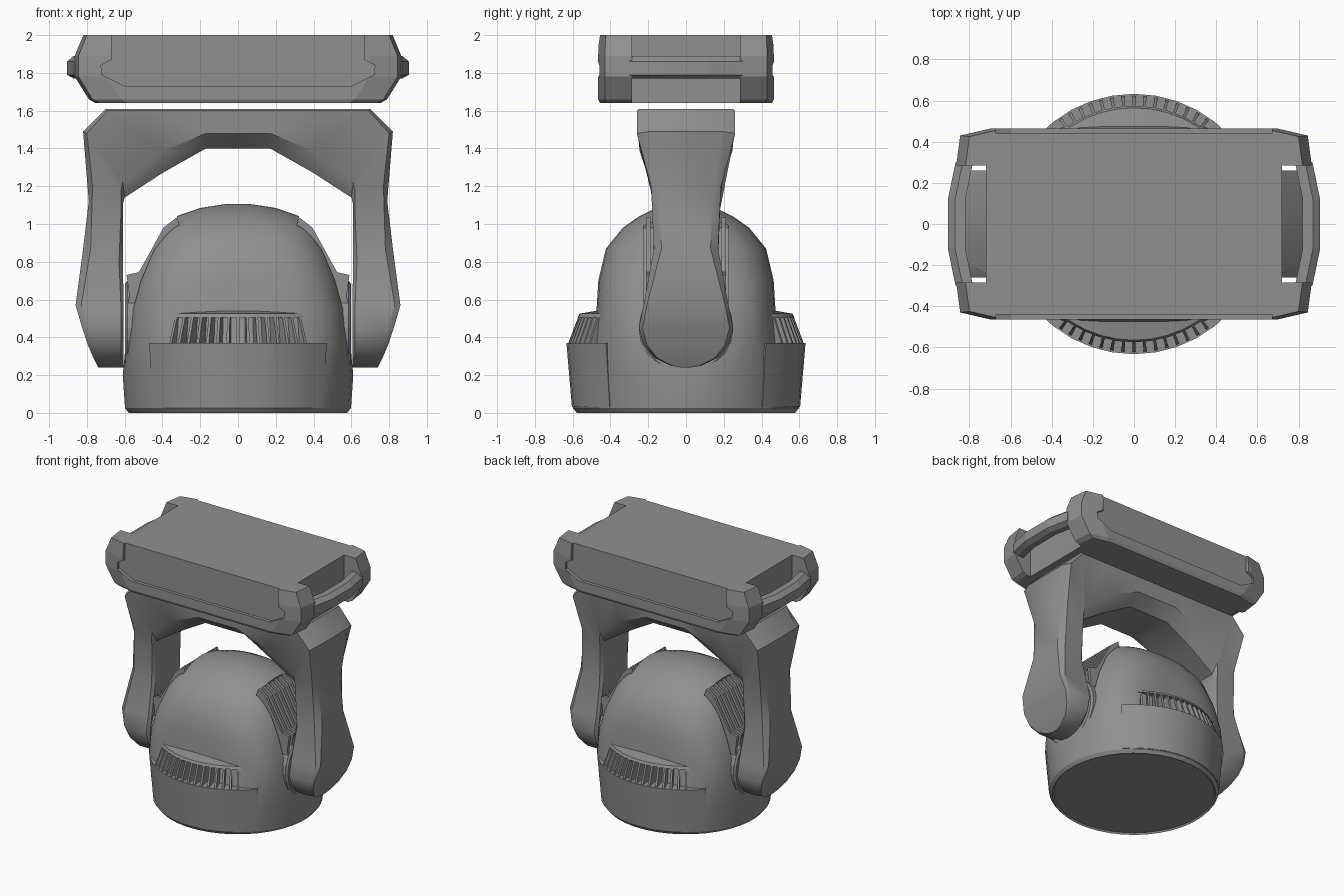
import bpy, bmesh
from math import sin, cos, pi, radians, copysign

if "Cube" in bpy.data.objects:
    bpy.data.objects.remove(bpy.data.objects["Cube"])

# Dark grey housing
grey = bpy.data.materials.new("dark_grey")
grey.diffuse_color = (.28, .28, .28, 1)
grey.use_nodes = True
grey.node_tree.nodes["Principled BSDF"].inputs["Base Color"].default_value = grey.diffuse_color


def loft(name, rings, cap_start=True, cap_end=True):
    """Skin a list of equal-sized closed rings into one mesh object."""
    bm = bmesh.new()
    vs = [[bm.verts.new(p) for p in r] for r in rings]
    n = len(rings[0])
    for a, b in zip(vs, vs[1:]):
        for i in range(n):
            j = (i + 1) % n
            bm.faces.new((a[i], a[j], b[j], b[i]))
    if cap_start:
        bm.faces.new(vs[0][::-1])
    if cap_end:
        bm.faces.new(vs[-1])
    bmesh.ops.recalc_face_normals(bm, faces=bm.faces)
    me = bpy.data.meshes.new(name)
    bm.to_mesh(me)
    bm.free()
    me.materials.append(grey)
    ob = bpy.data.objects.new(name, me)
    bpy.context.collection.objects.link(ob)
    return ob


def mirror(ob, x=False, y=False):
    m = ob.modifiers.new("mirror", 'MIRROR')
    m.use_axis = (x, y, False)
    return ob


def prism_y(name, pts, y0, y1):
    """Extrude an x-z outline along y."""
    return loft(name, [[(x, y, z) for x, z in pts] for y in (y0, y1)])


def sector(name, profile, a0, a1, n):
    """Sweep an r-z profile about z; angle 0 faces the front."""
    rings = []
    for i in range(n + 1):
        t = radians(a0 + (a1 - a0) * i / n)
        rings.append([(r * sin(t), -r * cos(t), z) for r, z in profile])
    return mirror(loft(name, rings), y=True)


def cut(ob, cutter):
    """Subtract the cutter, bake the result, then drop the cutter."""
    m = ob.modifiers.new("cut", 'BOOLEAN')
    m.operation, m.solver, m.object = 'DIFFERENCE', 'EXACT', cutter
    bpy.context.view_layer.objects.active = ob
    bpy.ops.object.modifier_apply(modifier=m.name)
    bpy.data.objects.remove(cutter)


# Base box with chamfered corners
def base_ring(z, hx, hy):
    q = [(hx - .15, hy), (hx, hy - .035), (hx + .02, .28)]
    half = q + [(x, -y) for x, y in q[::-1]]
    return [(x, y, z) for x, y in half + [(-x, -y) for x, y in half]]


base = loft("base_box", [base_ring(*s) for s in (
    (1.64, .735, .455), (1.66, .77, .465), (1.78, .845, .465),
    (1.89, .845, .465), (2.0, .80, .46))])

# Hand-hold slots at both ends and recessed panels front and back
for s in (-1, 1):
    slot = [(.72 * s, 1.5), (1.1 * s, 1.5), (1.1 * s, 2.1), (.72 * s, 2.1)]
    cut(base, prism_y("slot_cutter", slot, -.285, .285))
    right = [(.6, 1.73), (.72, 1.79), (.725, 1.84), (.67, 1.87), (.67, 2.1)]
    outline = right + [(-x, z) for x, z in right[::-1]]
    cut(base, prism_y("panel_cutter", outline, .44 * s, .6 * s))

# Carry handles
mirror(loft("carry_handle", [
    [(x - .085, y, 1.77), (x - .035, y, 1.77), (x, y, 1.79), (x, y, 1.86),
     (x - .035, y, 1.89), (x - .085, y, 1.89)]
    for y, x in ((-.3, .868), (-.12, .905), (.12, .905), (.3, .868))]), x=True)


# Yoke: each station runs inner, lip, shoulder, outer as (x, z, half width)
stations = [
    [(0, 1.40, .16), (0, 1.48, .255), (0, 1.60, .26), (0, 1.61, .25)],
    [(.17, 1.40, .16), (.17, 1.48, .255), (.17, 1.60, .26), (.17, 1.61, .25)],
    [(.40, 1.27, .16), (.40, 1.385, .245), (.45, 1.60, .26), (.45, 1.61, .25)],
    [(.60, 1.14, .15), (.61, 1.22, .19), (.69, 1.60, .26), (.70, 1.61, .25)],
    [(.61, 1.10, .15), (.62, 1.17, .185), (.80, 1.48, .26), (.82, 1.49, .19)],
    [(.61, 1.00, .15), (.62, 1.05, .175), (.77, 1.20, .185), (.79, 1.12, .14)],
    [(.61, .80, .15), (.63, .80, .17), (.78, .87, .17), (.82, .87, .13)],
]
for z, w, xo in ((.57, .225, .86), (.45, .25, .825), (.36, .225, .795),
                 (.29, .165, .765), (.25, .08, .745), (.24, .02, .74)):
    stations.append([(.605, z, w * .9), (.62, z, w),
                     (xo - .03, z, w), (xo, z, w * .92)])
mirror(loft("yoke", [[(x, -w, z) for x, z, w in s] +
                     [(x, w, z) for x, z, w in s[::-1]] for s in stations],
            cap_start=False), x=True)


# Head shell: round at the lens, boxier in the middle, domed on top
def head_ring(z, rx, ry, p, n=40):
    ring = []
    for i in range(n):
        t = 2 * pi * (i + .5) / n
        c, s = cos(t), sin(t)
        ring.append((copysign(abs(c) ** (2 / p), c) * rx,
                     copysign(abs(s) ** (2 / p), s) * ry, z))
    return ring


head = loft("head_shell", [head_ring(*s) for s in (
    (.012, .57, .57, 2), (0, .58, .58, 2), (.025, .60, .60, 2),
    (.20, .612, .58, 2.2), (.37, .595, .50, 3.2), (.54, .57, .475, 3.6),
    (.70, .53, .465, 3.3), (.87, .47, .425, 2.8), (.98, .41, .335, 2.5),
    (1.04, .33, .25, 2.2), (1.085, .20, .16, 2), (1.105, .07, .06, 2))])

# Side cooling recesses, fins and pivot discs
for s in (-1, 1):
    pocket = [(.34, 1.12), (.31, .98), (.38, .85), (.46, .65), (.5, .42),
              (.8, .42), (.8, 1.12)]
    cut(head, prism_y("pocket_cutter", [(s * x, z) for x, z in pocket],
                      -.225, .225))
fin = [(.30, .97), (.325, 1.035), (.395, .98), (.48, .825), (.525, .745),
       (.59, .73), (.575, .62), (.595, .5), (.44, .5)]
for i in range(9):
    y = -.2 + .05 * i
    mirror(prism_y(f"side_fin_{i}", fin, y - .011, y + .011), x=True)
mirror(loft("pivot_disc", [
    [(x, r * cos(t * pi / 12), .45 + r * sin(t * pi / 12)) for t in range(24)]
    for x, r in ((.45, .25), (.585, .25), (.597, .235))]), x=True)

# Front and back collar, vent lip and vent fins
sector("lens_collar", [(.5, .03), (.604, .03), (.633, .37), (.48, .37)],
       -48, 48, 10)
sector("vent_lip", [(.42, .505), (.575, .505), (.565, .525), (.42, .55)],
       -42, 42, 10)
for i in range(15):
    a = -35 + 5 * i
    sector(f"vent_fin_{i}",
           [(.42, .365), (.625, .365), (.57, .51), (.42, .51)],
           a - .7, a + .7, 1)

# Soft shading on the rounded parts only
bpy.ops.object.select_all(action='DESELECT')
for name in ("head_shell", "lens_collar", "yoke"):
    bpy.data.objects[name].select_set(True)
bpy.context.view_layer.objects.active = head
bpy.ops.object.shade_smooth_by_angle(angle=radians(32))
